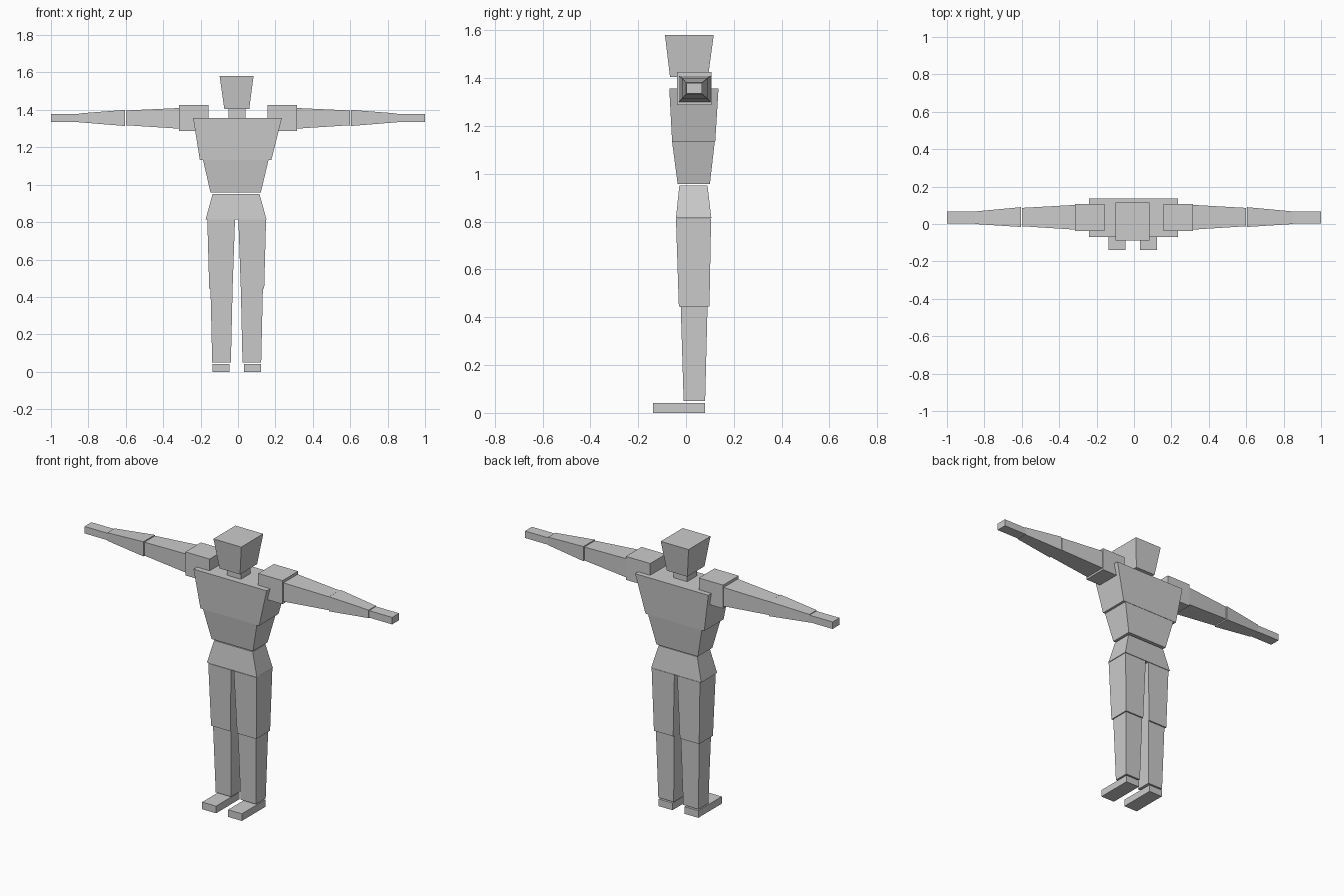
import bpy

if "Cube" in bpy.data.objects:
    bpy.data.objects.remove(bpy.data.objects["Cube"])

grey = bpy.data.materials.new("light_grey")
grey.diffuse_color = (0.6, 0.6, 0.6, 1)
grey.use_nodes = True
grey.node_tree.nodes["Principled BSDF"].inputs["Base Color"].default_value = grey.diffuse_color


def block(name, ring_a, ring_b):
    """Closed six-sided block between two four-point end rings."""
    faces = [(0, 1, 2, 3), (4, 5, 6, 7)]
    faces += [(i, (i + 1) % 4, (i + 1) % 4 + 4, i + 4) for i in range(4)]
    mesh = bpy.data.meshes.new(name)
    mesh.from_pydata(ring_a + ring_b, [], faces)
    mesh.materials.append(grey)
    ob = bpy.data.objects.new(name, mesh)
    bpy.context.collection.objects.link(ob)
    # consistent outward normals
    import bmesh
    bm = bmesh.new()
    bm.from_mesh(mesh)
    bmesh.ops.recalc_face_normals(bm, faces=bm.faces)
    bm.to_mesh(mesh)
    bm.free()


def upright(name, low, high):
    """Tapered block; each end is (z, x0, x1, y0, y1)."""
    def ring(z, x0, x1, y0, y1):
        return [(x0, y0, z), (x1, y0, z), (x1, y1, z), (x0, y1, z)]
    block(name, ring(*low), ring(*high))


def sideways(name, inner, outer, s):
    """Tapered block along x; each end is (x, y0, y1, z0, z1), s is the side."""
    def ring(x, y0, y1, z0, z1):
        return [(s * x, y0, z0), (s * x, y1, z0), (s * x, y1, z1), (s * x, y0, z1)]
    block(name, ring(*inner), ring(*outer))


# head and torso
upright("head", (1.405, -0.073, 0.06, -0.067, 0.092), (1.58, -0.098, 0.083, -0.088, 0.116))
upright("neck", (1.355, -0.05, 0.04, -0.03, 0.06), (1.405, -0.05, 0.04, -0.03, 0.06))
upright("chest", (1.132, -0.204, 0.178, -0.058, 0.122), (1.357, -0.24, 0.235, -0.07, 0.136))
upright("abdomen", (0.958, -0.147, 0.122, -0.035, 0.1), (1.132, -0.187, 0.163, -0.058, 0.12))
upright("pelvis", (0.815, -0.173, 0.152, -0.042, 0.106), (0.95, -0.136, 0.115, -0.028, 0.09))

# legs, mirrored about the hip centre
HIP = -0.007
for side, s in (("left", 1), ("right", -1)):
    def leg_part(name, low, high):
        ends = []
        for z, a, b, y0, y1 in (low, high):
            ends.append((z, HIP + s * a, HIP + s * b, y0, y1))
        upright(side + "_" + name, *ends)
    leg_part("thigh", (0.445, 0.022, 0.147, -0.03, 0.098), (0.813, 0.009, 0.157, -0.042, 0.105))
    leg_part("shin", (0.05, 0.031, 0.131, -0.01, 0.08), (0.445, 0.022, 0.14, -0.022, 0.09))
    leg_part("foot", (0, 0.039, 0.129, -0.138, 0.08), (0.042, 0.039, 0.129, -0.138, 0.08))

# outstretched arms
for side, s in (("left", 1), ("right", -1)):
    sideways(side + "_shoulder", (0.158, -0.038, 0.107, 1.288, 1.426),
             (0.316, -0.038, 0.107, 1.288, 1.426), s)
    sideways(side + "_upper_arm", (0.316, -0.03, 0.102, 1.3, 1.41),
             (0.6, -0.012, 0.086, 1.318, 1.397), s)
    sideways(side + "_forearm", (0.604, -0.016, 0.09, 1.314, 1.4),
             (0.85, 0.0, 0.067, 1.334, 1.381), s)
    sideways(side + "_hand", (0.85, 0.003, 0.067, 1.336, 1.377),
             (1.0, 0.003, 0.067, 1.336, 1.377), s)
